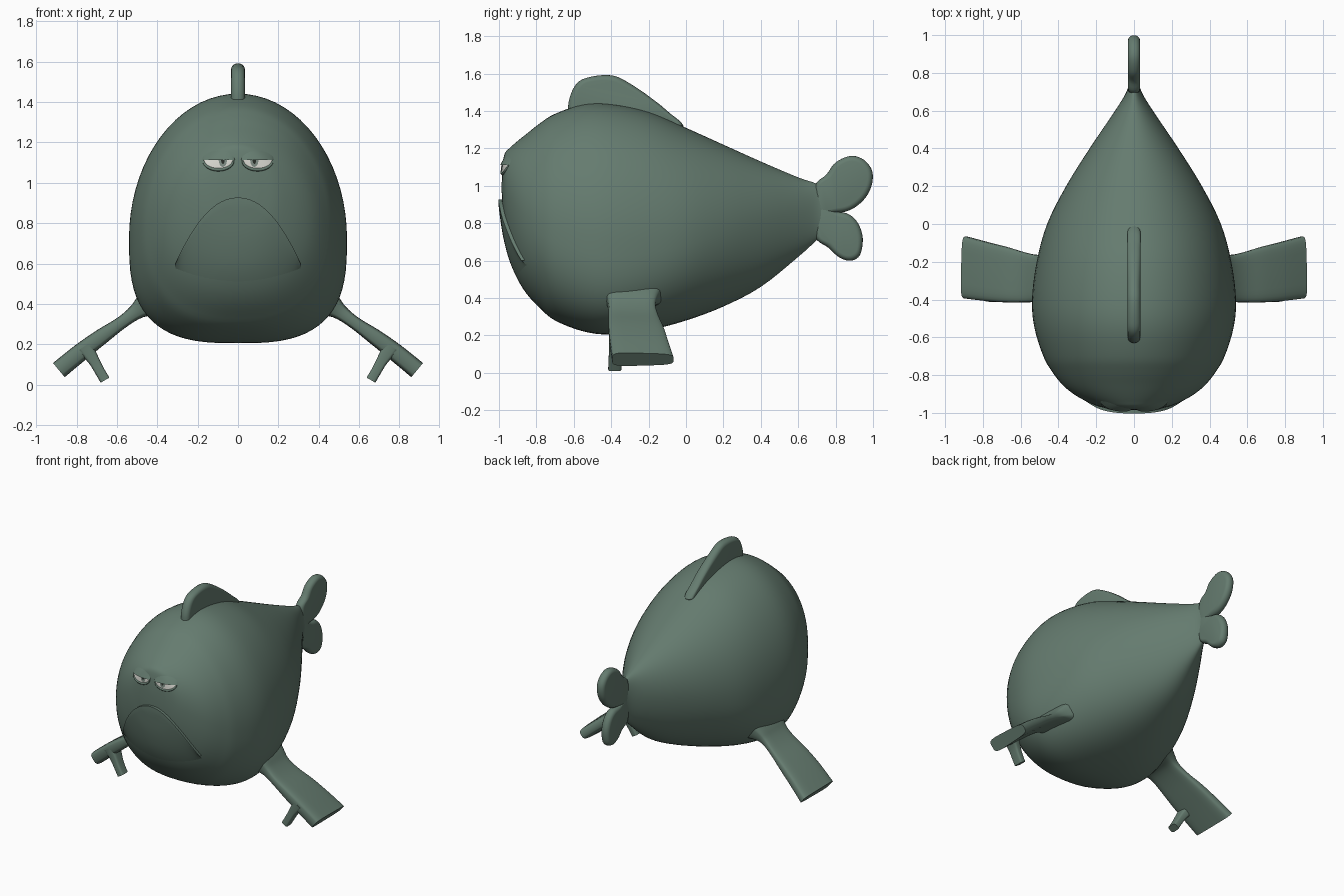
import bpy, bmesh, math
from mathutils import Vector
from mathutils.bvhtree import BVHTree

if "Cube" in bpy.data.objects:
    bpy.data.objects.remove(bpy.data.objects["Cube"])


def material(name, rgb):
    m = bpy.data.materials.new(name)
    m.diffuse_color = (*rgb, 1)
    m.use_nodes = True
    m.node_tree.nodes["Principled BSDF"].inputs["Base Color"].default_value = m.diffuse_color
    return m


SKIN = material("grey_green_skin", (0.13, 0.2, 0.16))
WHITE = material("eye_white", (0.68, 0.68, 0.63))
IRIS = material("iris_grey", (0.2, 0.25, 0.22))
DARK = material("pupil_dark", (0.02, 0.025, 0.02))


def spline(rows, steps, closed=False):
    """Catmull-Rom interpolation through rows of numbers."""
    n, out = len(rows), []
    for i in range(n if closed else n - 1):
        pick = (lambda k: rows[k % n]) if closed else (lambda k: rows[max(0, min(n - 1, k))])
        a, b, c, d = (pick(i + k) for k in (-1, 0, 1, 2))
        for s in range(steps):
            t = s / steps
            out.append([0.5 * (2 * q + (r - p) * t + (2 * p - 5 * q + 4 * r - w) * t * t
                        + (3 * q - p - 3 * r + w) * t ** 3) for p, q, r, w in zip(a, b, c, d)])
    if not closed:
        out.append(list(rows[-1]))
    return out


def finish(name, bm, mat, angle=40, front=False):
    bmesh.ops.recalc_face_normals(bm, faces=bm.faces)
    if front and sum(f.normal.y * f.calc_area() for f in bm.faces) > 0:
        bmesh.ops.reverse_faces(bm, faces=bm.faces)
    me = bpy.data.meshes.new(name)
    bm.to_mesh(me)
    bm.free()
    me.materials.append(mat)
    ob = bpy.data.objects.new(name, me)
    bpy.context.collection.objects.link(ob)
    bpy.ops.object.select_all(action='DESELECT')
    ob.select_set(True)
    bpy.context.view_layer.objects.active = ob
    bpy.ops.object.shade_smooth_by_angle(angle=math.radians(angle))
    return ob


def loft(name, rings, mat, start=None, angle=40):
    """Skin closed rings; cap the ends, or close the start to one point."""
    bm = bmesh.new()
    vs = [[bm.verts.new(p) for p in r] for r in rings]
    n = len(vs[0])
    for a, b in zip(vs, vs[1:]):
        for i in range(n):
            bm.faces.new((a[i], a[(i + 1) % n], b[(i + 1) % n], b[i]))
    bm.faces.new(vs[-1])
    if start:
        tip = bm.verts.new(start)
        for i in range(n):
            bm.faces.new((tip, vs[0][i], vs[0][(i + 1) % n]))
    else:
        bm.faces.new(vs[0])
    return finish(name, bm, mat, angle)


def power(c, e):
    return math.copysign(abs(c) ** e, c)


# Body: egg-shaped sections along y (y, bottom z, top z, half width, widest z)
SECTIONS = [
    (-.982, .87, 1.12, .10, .98), (-.968, .73, 1.175, .18, .95), (-.94, .60, 1.205, .25, .92),
    (-.90, .50, 1.24, .32, .88), (-.85, .42, 1.28, .38, .84), (-.78, .345, 1.335, .435, .80),
    (-.70, .28, 1.385, .48, .77), (-.55, .222, 1.435, .527, .74), (-.40, .205, 1.437, .54, .72),
    (-.20, .228, 1.395, .515, .72), (0, .28, 1.31, .46, .74), (.20, .355, 1.22, .36, .78),
    (.40, .46, 1.13, .235, .82), (.60, .62, 1.045, .10, .85), (.70, .71, 1.01, .04, .86),
    (.76, .76, .96, .025, .86)]
rings = []
for y, zb, zt, w, zw in spline(SECTIONS, 4):
    low = 2 + 0.9 * math.exp(-((y + .4) / .4) ** 2)
    ring = []
    for k in range(72):
        a = math.tau * k / 72
        c, s = math.cos(a), math.sin(a)
        if s >= 0:
            ring.append((w * c, y, zw + (zt - zw) * s))
        else:
            ring.append((w * power(c, 2 / low), y, zw + (zw - zb) * power(s, 2 / low)))
    rings.append(ring)
body = loft("body", rings, SKIN, start=(0, -.986, .99), angle=60)
tree = BVHTree.FromPolygons([v.co for v in body.data.vertices],
                            [list(p.vertices) for p in body.data.polygons])


def on_face(x, z, lift):
    """Point on the front of the body, lifted towards the front."""
    hit = tree.ray_cast(Vector((x, -3, z)), Vector((0, 1, 0)))[0]
    return Vector((x, hit.y - lift, z))


def patch(name, func, nu, nv, mat, angle=60):
    """Open sheet following func(u, v) on the face, u and v in 0..1."""
    bm = bmesh.new()
    g = [[bm.verts.new(func(i / nu, j / nv)) for j in range(nv + 1)] for i in range(nu + 1)]
    for i in range(nu):
        for j in range(nv):
            bm.faces.new((g[i][j], g[i + 1][j], g[i + 1][j + 1], g[i][j + 1]))
    bmesh.ops.remove_doubles(bm, verts=bm.verts, dist=1e-5)
    return finish(name, bm, mat, angle, front=True)


# Drooping mouth: raised chin under an arched lip line
def chin(u, v):
    u = 2 * u - 1
    top = .927 - .325 * abs(u) ** 2.1
    bottom = .57 - .17 * (1 - u * u)
    lift = -.006 if v == 0 else .022 * min(1, .55 + v * 9) * (1 - v) ** 1.2 - .004 * v
    w = max(0, v - 1 / 24) * 24 / 23
    return on_face(.31 * u, top + (bottom - top) * w, lift)


patch("chin", chin, 48, 24, SKIN, 50)


# Side-profile fins with rounded rims
def fin(name, outline, half):
    pts = spline(outline, 5, closed=True)
    cy = sum(p[0] for p in pts) / len(pts)
    cz = sum(p[1] for p in pts) / len(pts)
    rows = []
    for k in range(9):
        a = math.pi * k / 8
        inset = half * (1 - math.sin(a)) * .9
        ring = []
        for y, z in pts:
            d = math.hypot(y - cy, z - cz)
            f = 1 - inset / d
            ring.append((-half * math.cos(a), cy + (y - cy) * f, cz + (z - cz) * f))
        rows.append(ring)
    loft(name, rows, SKIN)


fin("back_fin", [(-.63, 1.41), (-.612, 1.5), (-.57, 1.56), (-.5, 1.585), (-.42, 1.592), (-.36, 1.58),
                 (-.28, 1.535), (-.2, 1.48), (-.1, 1.40), (-.02, 1.305), (-.3, 1.27), (-.6, 1.3)], .034)
fin("upper_tail_lobe", [(.69, 1.0), (.75, 1.06), (.80, 1.125), (.88, 1.16), (.95, 1.14), (.995, 1.08),
                        (.992, 1.0), (.95, .925), (.88, .872), (.80, .855), (.70, .86)], .032)
fin("lower_tail_lobe", [(.69, .73), (.76, .67), (.82, .617), (.88, .60), (.93, .63), (.945, .72),
                        (.92, .80), (.87, .848), (.80, .865), (.70, .89)], .032)


# Arms: flattened limbs (x, z, thickness, front y, back y), mirrored
def limb(name, rows, back_taper):
    rows = spline(rows, 4)
    out = []
    for i, (x, z, t, y0, y1) in enumerate(rows):
        p, q = rows[max(0, i - 1)], rows[min(len(rows) - 1, i + 1)]
        d = Vector((q[0] - p[0], 0, q[1] - p[1])).normalized()
        n = Vector((-d.z, 0, d.x))
        ring = []
        for k in range(28):
            a = math.tau * k / 28
            c, s = power(math.cos(a), .45), power(math.sin(a), .45)
            h = t / 2 * (1 - back_taper * (c + 1) / 2)
            ring.append(Vector((x, (y0 + y1) / 2 + c * (y1 - y0) / 2, z)) + n * (s * h))
        out.append(ring)
    ob = loft(name, out, SKIN)
    m = ob.modifiers.new("mirror", 'MIRROR')
    m.mirror_object = body


limb("arms", [(.40, .425, .20, -.45, -.12), (.46, .393, .13, -.43, -.15), (.51, .357, .082, -.415, -.163),
              (.58, .305, .068, -.415, -.15), (.68, .235, .085, -.415, -.12), (.78, .16, .095, -.408, -.095),
              (.888, .072, .098, -.395, -.066)], .25)
limb("arm_prongs", [(.76, .19, .085, -.412, -.30), (.715, .12, .058, -.412, -.33),
                    (.69, .075, .052, -.414, -.34), (.659, .022, .052, -.416, -.345)], .1)


# Half-closed eyes
def tube(name, pts, radius):
    rows = []
    for i, p in enumerate(pts):
        d = (pts[min(len(pts) - 1, i + 1)] - pts[max(0, i - 1)]).normalized()
        a = d.cross(Vector((0, 1, 0))).normalized()
        b = d.cross(a)
        r = radius * (.35 + .65 * math.sin(math.pi * i / (len(pts) - 1)) ** .5)
        rows.append([p + a * (r * math.cos(math.tau * k / 10)) + b * (r * math.sin(math.tau * k / 10))
                     for k in range(10)])
    loft(name, rows, SKIN)


EYE_TOP, EYE_W, EYE_H = 1.112, .074, .047


def half_disc(cx, w, h, lift):
    def f(u, v):
        x = (2 * u - 1) * w
        return on_face(cx + x, EYE_TOP - v * h * math.sqrt(max(0, 1 - (x / w) ** 2)), lift)
    return f


for side, label in ((-1, "left"), (1, "right")):
    cx = side * .097
    gaze = cx + (.022 if side < 0 else -.016)
    patch(label + "_eye", half_disc(cx, EYE_W, EYE_H, .003), 20, 6, WHITE)
    patch(label + "_iris", half_disc(gaze, .021, .033, .0045), 10, 4, IRIS)
    patch(label + "_pupil", half_disc(gaze, .009, .018, .006), 8, 3, DARK)
    arc = [math.pi * k / 20 for k in range(21)]
    tube(label + "_lower_lid", [on_face(cx - math.cos(a) * EYE_W, EYE_TOP - EYE_H * math.sin(a), .001)
                                for a in arc], .008)

    # Heavy upper lid, a soft bulge ending in a straight edge
    def lid(u, v, cx=cx):
        x = (2 * u - 1) * .085
        span = math.sqrt(max(0, 1 - (x / .085) ** 2))
        lift = -.003 if v == 0 else (.02 * (1 - v) ** 1.3 * span - .002)
        return on_face(cx + x, EYE_TOP + max(0, v - .1) * .065 * span, lift)
    patch(label + "_upper_lid", lid, 20, 10, SKIN, 50)
